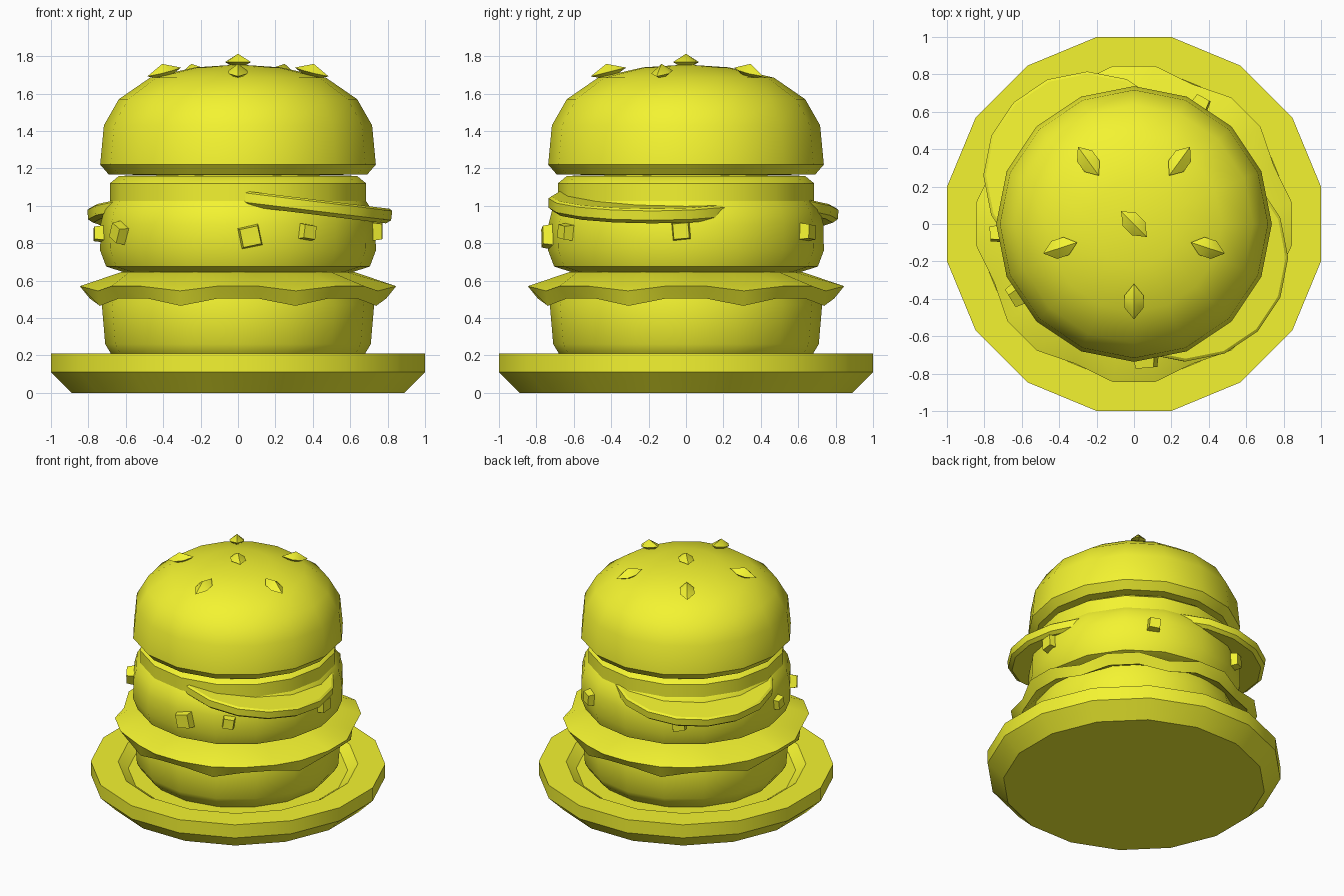
import bpy, bmesh
from math import pi, sin, cos, radians
from mathutils import Matrix, Vector

if "Cube" in bpy.data.objects:
    bpy.data.objects.remove(bpy.data.objects["Cube"])

mat = bpy.data.materials.new("yellow")
mat.diffuse_color = (0.9, 0.9, 0.03, 1)
mat.use_nodes = True
mat.node_tree.nodes["Principled BSDF"].inputs["Base Color"].default_value = mat.diffuse_color


def finish(name, bm, smooth=40):
    bmesh.ops.recalc_face_normals(bm, faces=bm.faces)
    me = bpy.data.meshes.new(name)
    bm.to_mesh(me)
    bm.free()
    me.materials.append(mat)
    ob = bpy.data.objects.new(name, me)
    bpy.context.collection.objects.link(ob)
    if smooth:
        bpy.ops.object.select_all(action='DESELECT')
        ob.select_set(True)
        bpy.context.view_layer.objects.active = ob
        bpy.ops.object.shade_smooth_by_angle(angle=radians(smooth))
    return ob


def skin(rings):
    """Join rings of points; a ring of one point becomes a pole."""
    bm = bmesh.new()
    rings = [[bm.verts.new(p) for p in ring] for ring in rings]
    for a, b in zip(rings, rings[1:]):
        n = max(len(a), len(b))
        for i in range(n):
            j = (i + 1) % n
            if len(a) == 1:
                bm.faces.new((a[0], b[j], b[i]))
            elif len(b) == 1:
                bm.faces.new((a[i], a[j], b[0]))
            else:
                bm.faces.new((a[i], a[j], b[j], b[i]))
    return bm


def lathe(name, profile, n=16, turn=0.0, smooth=40):
    rings = []
    for r, z in profile:
        if r == 0:
            rings.append([(0, 0, z)])
        else:
            rings.append([(r * cos(turn + 2 * pi * i / n), r * sin(turn + 2 * pi * i / n), z)
                          for i in range(n)])
    return finish(name, skin(rings), smooth)


# Plate with a shallow well
lathe("plate", [(0, 0), (0.908, 0), (1.0196, 0.11), (1.0196, 0.21), (0.83, 0.21),
                (0.76, 0.16), (0, 0.16)], turn=pi / 16, smooth=30)

# Buns, patty and the slice above it
lathe("bottom_bun", [(0, 0.16), (0.63, 0.16), (0.68, 0.21), (0.71, 0.26), (0.728, 0.47),
                     (0.70, 0.58), (0.62, 0.62), (0, 0.62)])
lathe("patty", [(0, 0.64), (0.61, 0.645), (0.705, 0.675), (0.737, 0.76), (0.735, 0.90),
                (0.715, 0.98), (0.685, 1.025), (0, 1.03)])
lathe("upper_slice", [(0, 1.0), (0.685, 1.0), (0.685, 1.12), (0.636, 1.16), (0, 1.17)])
lathe("top_bun", [(0, 1.165), (0.69, 1.166), (0.737, 1.22), (0.717, 1.43), (0.637, 1.57),
                  (0.47, 1.685), (0.23, 1.74), (0, 1.755)])

# Wavy lettuce leaf: lobes alternate with drooping folds
N = 24
inner, edge, hem, under = [], [], [], []
for i in range(N):
    a = 2 * pi * (i + 0.5) / N
    fold = i % 3 == 1
    def ring_point(r, z):
        return (r * cos(a), r * sin(a), z)
    inner.append(ring_point(0.63, 0.645))
    edge.append(ring_point(0.81 if fold else 0.853, 0.545 if fold else 0.57))
    hem.append(ring_point(0.80, 0.465 if fold else 0.505))
    under.append(ring_point(0.69, 0.56))
finish("lettuce", skin([[(0, 0, 0.65)], inner, edge, hem, under, [(0, 0, 0.6)]]), 25)

# Two tilted tomato slices
for name, pos, toward in (("tomato_front", (0.27, -0.18, 1.01), (1, 0, 0)),
                          ("tomato_back", (-0.25, 0.26, 0.995), (-1, 1, 0))):
    ob = lathe(name, [(0, -0.04), (0.53, -0.04), (0.555, -0.02), (0.555, 0.03),
                      (0.54, 0.04), (0, 0.04)], smooth=30)
    axis = Vector((0, 0, 1)).cross(Vector(toward))
    ob.matrix_world = Matrix.Translation(pos) @ Matrix.Rotation(radians(7), 4, axis)

# Small chunks on the side of the patty: angle, height, size, roll
chunks = [(-85, 0.835, 0.13, 12), (-60, 0.86, 0.095, -8), (-2, 0.865, 0.11, 5),
          (61, 0.86, 0.10, -6), (121, 0.85, 0.11, 8), (184, 0.85, 0.09, 10),
          (211, 0.855, 0.11, -25)]
for k, (ang, z, size, roll) in enumerate(chunks):
    bm = bmesh.new()
    bmesh.ops.create_cube(bm, size=1)
    for v in bm.verts:
        s = size * (0.75 if v.co.x > 0 else 1)
        v.co = Vector((v.co.x * 0.1, v.co.y * s, v.co.z * s))
    ob = finish(f"patty_chunk_{k + 1}", bm, 0)
    a = radians(ang)
    ob.matrix_world = (Matrix.Translation((0.722 * cos(a), 0.722 * sin(a), z))
                       @ Matrix.Rotation(a, 4, 'Z') @ Matrix.Rotation(radians(roll), 4, 'X'))


# Sesame seeds: one in the middle, five radiating around it
def seed(name, r, ang, z, slope):
    outline = [(0.098, 0, 0), (0.035, 0.05, 0), (-0.035, 0.05, 0),
               (-0.098, 0, 0), (-0.035, -0.05, 0), (0.035, -0.05, 0)]
    ob = finish(name, skin([[(0, 0, -0.04)], outline, [(0, 0, 0.045)]]), 25)
    a = radians(ang)
    ob.matrix_world = (Matrix.Translation((r * cos(a), r * sin(a), z))
                       @ Matrix.Rotation(a, 4, 'Z') @ Matrix.Rotation(radians(slope), 4, 'Y'))


seed("seed_centre", 0, -45, 1.768, 0)
for k in range(5):
    seed(f"seed_{k + 1}", 0.415, -90 + 72 * k, 1.715, 14)
